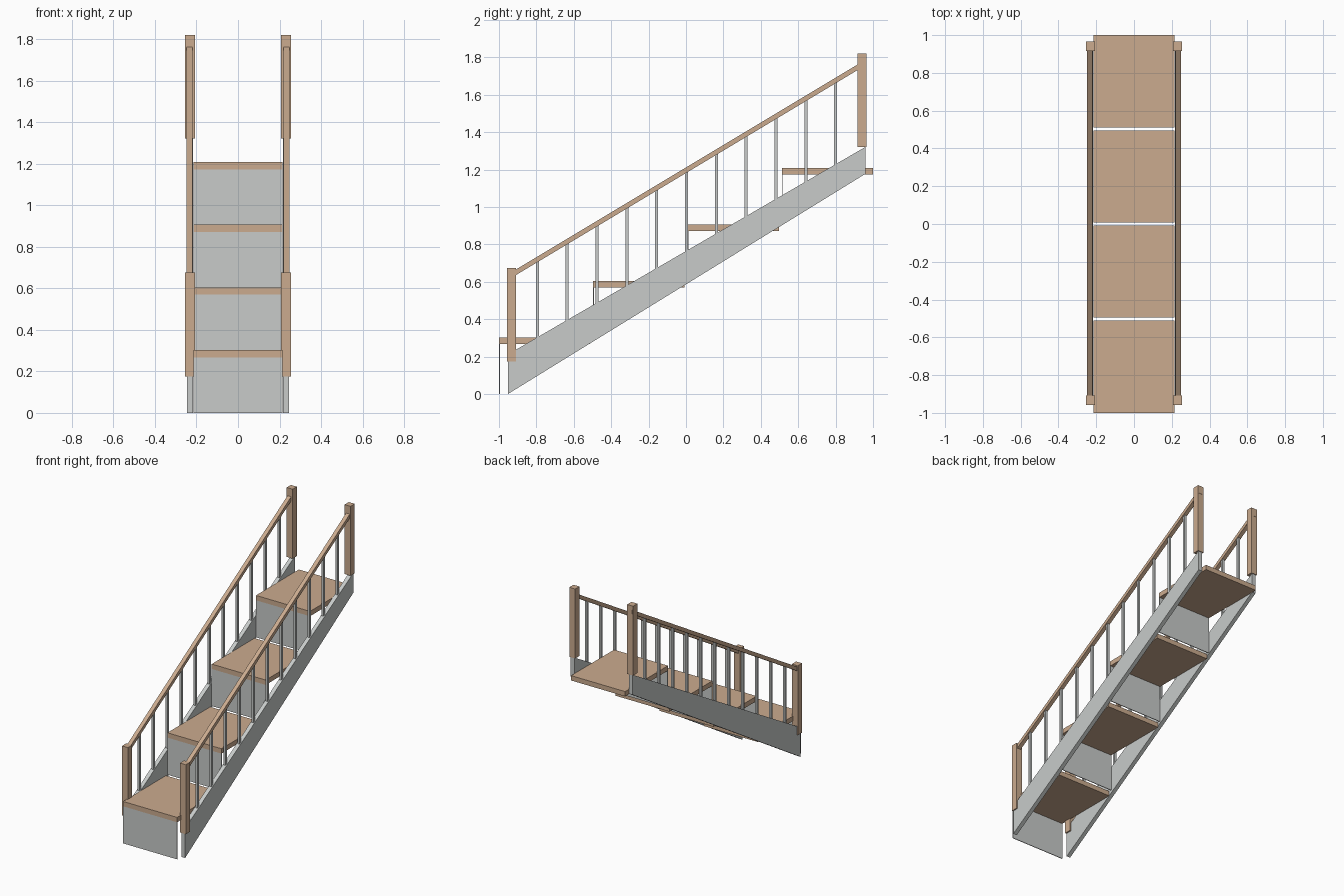
import bpy

if "Cube" in bpy.data.objects:
    bpy.data.objects.remove(bpy.data.objects["Cube"])


def material(name, color):
    m = bpy.data.materials.new(name)
    m.diffuse_color = (*color, 1)
    m.use_nodes = True
    m.node_tree.nodes["Principled BSDF"].inputs["Base Color"].default_value = m.diffuse_color
    return m


WOOD = material("light wood", (0.60, 0.41, 0.275))
GREY = material("pale grey paint", (0.58, 0.60, 0.59))


def prism(name, profile, x0, x1, mat):
    """Extrude a (y, z) profile from x0 to x1."""
    n = len(profile)
    verts = [(x, y, z) for x in (x0, x1) for y, z in profile]
    faces = [tuple(range(n))[::-1], tuple(range(n, 2 * n))]
    faces += [(i, (i + 1) % n, n + (i + 1) % n, n + i) for i in range(n)]
    mesh = bpy.data.meshes.new(name)
    mesh.from_pydata(verts, [], faces)
    mesh.materials.append(mat)
    ob = bpy.data.objects.new(name, mesh)
    bpy.context.collection.objects.link(ob)
    return ob


def box(name, x0, x1, y0, y1, z0, z1, mat):
    return prism(name, [(y0, z0), (y1, z0), (y1, z1), (y0, z1)], x0, x1, mat)


def both_sides(name, profile, xa, xb, mat):
    prism("right_" + name, profile, xa, xb, mat)
    prism("left_" + name, profile, -xb, -xa, mat)


# treads and thin risers
RUN, RISE = 0.504, 0.302
for i in range(4):
    y, z = -1 + i * RUN, i * RISE
    box(f"tread_{i + 1}", -0.215, 0.215, y, y + 0.488, z + 0.267, z + RISE, WOOD)
    box(f"riser_{i + 1}", -0.215, 0.215, y, y + 0.005, z, z + 0.267, GREY)

# side stringers, slightly tapered towards the top
Y0, Y1 = -0.953, 0.96
TOP0, TOP1 = 0.212, 1.322
both_sides("stringer", [(Y0, 0), (Y1, 1.178), (Y1, TOP1), (Y0, TOP0)],
           0.217, 0.246, GREY)


def stringer_top(y):
    return TOP0 + (TOP1 - TOP0) * (y - Y0) / (Y1 - Y0)


def rail_under(y):
    return 1.182 + 0.6 * y


# newel posts
for name, y, z in (("lower_newel", -0.957, 0.175), ("upper_newel", 0.917, 1.32)):
    both_sides(name, [(y, z), (y + 0.048, z), (y + 0.048, z + 0.5), (y, z + 0.5)],
               0.207, 0.254, WOOD)

# sloping handrails
a, b = -0.957, 0.966
both_sides("handrail", [(a, rail_under(a)), (b, rail_under(b)),
                        (b, rail_under(b) + 0.03), (a, rail_under(a) + 0.03)],
           0.219, 0.248, WOOD)

# balusters between stringer and handrail
for i in range(11):
    y = 0.003 + (i - 5) * 0.1595
    l, r = y - 0.008, y + 0.008
    both_sides(f"baluster_{i + 1}",
               [(l, stringer_top(l) - 0.01), (r, stringer_top(r) - 0.01),
                (r, rail_under(r) + 0.005), (l, rail_under(l) + 0.005)],
               0.223, 0.239, GREY)
